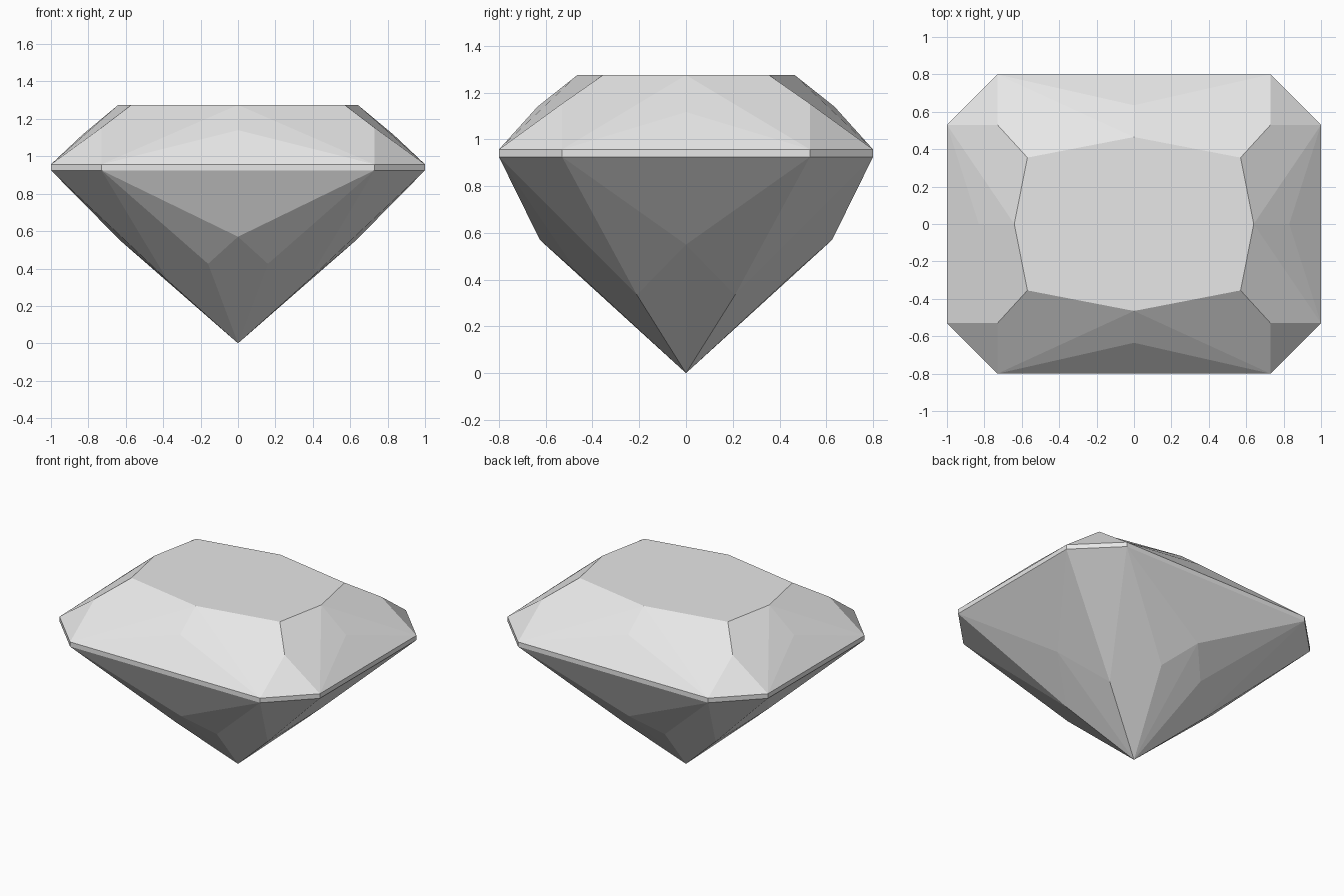
import bpy
import bmesh

cube = bpy.data.objects.get("Cube")
if cube:
    bpy.data.objects.remove(cube, do_unlink=True)

GREY = (0.8, 0.8, 0.8, 1.0)
stone = bpy.data.materials.new("stone_grey")
stone.use_nodes = True
stone.diffuse_color = GREY
stone.node_tree.nodes["Principled BSDF"].inputs["Base Color"].default_value = GREY

# Heights of the girdle band and the table
LOW, HIGH, TOP = 0.925, 0.957, 1.275

# Facet corners of one quarter (+x, +y); the rest is mirrored
points = {
    "table_mid": (0, 0, TOP), "table_x": (0.64, 0, TOP),
    "table_xy": (0.57, 0.355, TOP), "table_y": (0, 0.465, TOP),
    "crown_x": (0.83, 0, 1.117), "crown_xy": (0.73, 0.53, 1.153),
    "crown_y": (0, 0.635, 1.14),
    "pav_x": (0.63, 0, 0.55), "pav_xc": (0.375, 0.21, 0.335),
    "pav_yc": (0.16, 0.46, 0.425), "pav_y": (0, 0.625, 0.57),
    "tip": (0, 0, 0),
}
# Girdle outline at both heights
for level, z in (("low", LOW), ("high", HIGH)):
    for name, x, y in (("x", 1, 0), ("xc", 1, 0.53), ("yc", 0.73, 0.8), ("y", 0, 0.8)):
        points[f"{level}_{name}"] = (x, y, z)


def quarter_part(name, facets):
    """Build flat facets for one quarter and mirror them across x and y."""
    bm = bmesh.new()
    verts = {}
    for facet in facets:
        corners = facet.split()
        for c in corners:
            if c not in verts:
                verts[c] = bm.verts.new(points[c])
        face = bm.faces.new([verts[c] for c in corners])
        # Every facet of the convex stone faces away from its middle
        face.normal_update()
        centre = face.calc_center_median()
        centre.z -= LOW
        if name == "girdle":
            centre.z = 0
        if name == "pavilion":
            centre.z += LOW / 2
        if face.normal.dot(centre) < 0:
            face.normal_flip()
    mesh = bpy.data.meshes.new(name)
    bm.to_mesh(mesh)
    bm.free()
    mesh.materials.append(stone)
    obj = bpy.data.objects.new(name, mesh)
    bpy.context.collection.objects.link(obj)
    mirror = obj.modifiers.new("Mirror", "MIRROR")
    mirror.use_axis = (True, True, False)
    mirror.merge_threshold = 0.0005
    return obj


# Crown: table, corner bevel, main and girdle facets
quarter_part("crown", [
    "table_mid table_x table_xy table_y",
    "high_xc high_yc crown_xy",
    "high_yc crown_xy table_xy table_y",
    "high_yc table_y crown_y",
    "high_yc crown_y high_y",
    "high_xc crown_xy table_xy table_x",
    "high_xc table_x crown_x",
    "high_xc crown_x high_x",
])

# Girdle: thin upright band
quarter_part("girdle", [
    f"low_{a} low_{b} high_{b} high_{a}"
    for a, b in (("x", "xc"), ("xc", "yc"), ("yc", "y"))
])

# Pavilion: facets running down to the tip
quarter_part("pavilion", [
    "low_x low_xc pav_x",
    "low_xc pav_xc pav_x",
    "low_xc low_yc pav_xc",
    "low_yc pav_yc tip pav_xc",
    "low_yc pav_y pav_yc",
    "low_yc low_y pav_y",
    "pav_x pav_xc tip",
    "pav_y pav_yc tip",
])
